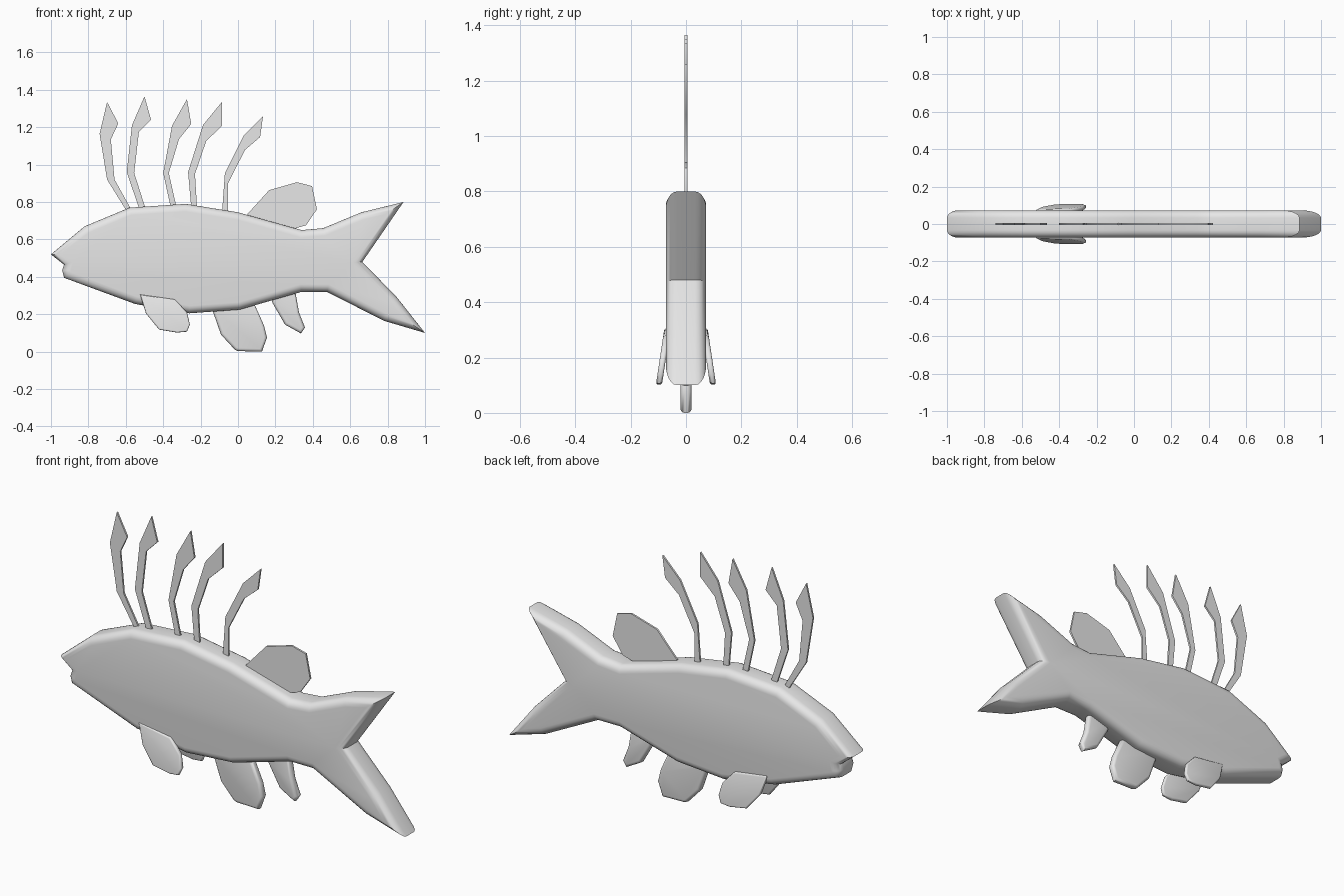
import bpy, bmesh, math
from mathutils import Vector

cube = bpy.data.objects.get("Cube")
if cube:
    bpy.data.objects.remove(cube, do_unlink=True)

GREY = (0.8, 0.8, 0.8, 1.0)
mat = bpy.data.materials.new("plain_grey")
mat.use_nodes = True
mat.diffuse_color = GREY
mat.node_tree.nodes["Principled BSDF"].inputs["Base Color"].default_value = GREY


def inset(outline, dist):
    """Move a counter-clockwise outline inwards with mitred corners."""
    result = []
    for i, p in enumerate(outline):
        d1 = (p - outline[i - 1]).normalized()
        d2 = (outline[(i + 1) % len(outline)] - p).normalized()
        n1, n2 = Vector((-d1.y, d1.x)), Vector((-d2.y, d2.x))
        result.append(p + (n1 + n2) * dist / max(1 + n1.dot(n2), 0.15))
    return result


def slab(name, points, half, radius=0.0, steps=4, place=None):
    """Plate standing in the xz plane, with an optional rounded rim."""
    pts = [Vector(p) for p in points]
    area = sum(pts[i - 1].cross(pts[i]) for i in range(len(pts)))
    if area < 0:
        pts.reverse()
    # Rim section as (inset, y) pairs, front half then its mirror
    if radius:
        angles = [k / steps * math.pi / 2 for k in range(steps + 1)]
        rim = [(radius * (1 - math.sin(a)), -(half - radius) - radius * math.cos(a))
               for a in angles]
    else:
        rim = [(0, -half)]
    rim += [(d, -y) for d, y in reversed(rim)]

    bm = bmesh.new()
    rings = []
    for d, y in rim:
        rings.append([bm.verts.new((p.x, y, p.y)) for p in inset(pts, d)])
    n = len(pts)
    for a, b in zip(rings, rings[1:]):
        for i in range(n):
            j = (i + 1) % n
            bm.faces.new((a[i], a[j], b[j], b[i]))
    bm.faces.new(rings[0])
    bm.faces.new(rings[-1][::-1])
    if place:
        for v in bm.verts:
            v.co = place(v.co)
    bmesh.ops.recalc_face_normals(bm, faces=bm.faces)
    mesh = bpy.data.meshes.new(name)
    bm.to_mesh(mesh)
    bm.free()
    mesh.materials.append(mat)
    obj = bpy.data.objects.new(name, mesh)
    bpy.context.collection.objects.link(obj)
    bpy.ops.object.select_all(action='DESELECT')
    obj.select_set(True)
    bpy.context.view_layer.objects.active = obj
    bpy.ops.object.shade_smooth_by_angle(angle=math.radians(50))
    return obj


# Body with forked tail and notched mouth
slab("body", [
    (-1.0, 0.52), (-0.82, 0.67), (-0.58, 0.77), (-0.28, 0.79), (0, 0.745),
    (0.34, 0.65), (0.455, 0.66), (0.66, 0.745), (0.885, 0.80), (0.665, 0.48),
    (0.85, 0.29), (1.0, 0.10), (0.78, 0.165), (0.475, 0.32), (0.34, 0.32),
    (0.01, 0.225), (-0.26, 0.205), (-0.55, 0.255), (-0.93, 0.395),
    (-0.94, 0.435), (-0.93, 0.465)], 0.073, 0.04, 5)

# Leaf-tipped dorsal spines, each listed down one edge and back up the other
spines = [
    [(-0.70, 1.335), (-0.64, 1.22), (-0.68, 1.135), (-0.66, 0.92),
     (-0.56, 0.74), (-0.585, 0.735), (-0.70, 0.92), (-0.74, 1.165)],
    [(-0.50, 1.365), (-0.465, 1.24), (-0.53, 1.175), (-0.555, 0.955),
     (-0.488, 0.745), (-0.52, 0.74), (-0.595, 0.96), (-0.567, 1.21)],
    [(-0.273, 1.35), (-0.25, 1.217), (-0.315, 1.137), (-0.37, 0.955),
     (-0.325, 0.755), (-0.355, 0.75), (-0.40, 0.955), (-0.353, 1.207)],
    [(-0.086, 1.335), (-0.086, 1.207), (-0.17, 1.126), (-0.23, 0.95),
     (-0.218, 0.75), (-0.248, 0.75), (-0.267, 0.96), (-0.187, 1.212)],
    [(0.134, 1.26), (0.118, 1.147), (0.037, 1.078), (-0.053, 0.90),
     (-0.053, 0.72), (-0.087, 0.72), (-0.07, 0.955), (0.032, 1.158)],
]
for i, pts in enumerate(spines):
    slab(f"dorsal_spine_{i + 1}", pts, 0.005)

# Rear dorsal fin
slab("rear_dorsal_fin", [
    (0.05, 0.735), (0.166, 0.863), (0.315, 0.906), (0.396, 0.885),
    (0.422, 0.761), (0.364, 0.676), (0.31, 0.66), (0.31, 0.62), (0.06, 0.69)], 0.005)

# Belly fins
slab("pelvic_fin", [
    (-0.15, 0.26), (-0.134, 0.214), (-0.091, 0.091), (-0.016, 0.01), (0.0, 0.003),
    (0.128, 0.0), (0.155, 0.075), (0.139, 0.14), (0.085, 0.26)], 0.02, 0.015, 3)
slab("anal_fin", [
    (0.16, 0.33), (0.185, 0.26), (0.251, 0.145), (0.337, 0.097),
    (0.358, 0.129), (0.326, 0.21), (0.305, 0.33)], 0.02, 0.015, 3)

# Side fins, splayed outwards towards the bottom
side_fin = [(-0.524, 0.306), (-0.337, 0.279), (-0.273, 0.21), (-0.257, 0.145),
            (-0.273, 0.107), (-0.326, 0.102), (-0.422, 0.118), (-0.492, 0.204)]
for name, side in (("right_side_fin", -1), ("left_side_fin", 1)):
    slab(name, side_fin, 0.011, 0.008, 3,
         lambda c: Vector((c.x, c.y + side * (0.068 + (0.30 - c.z) * 0.15), c.z)))
